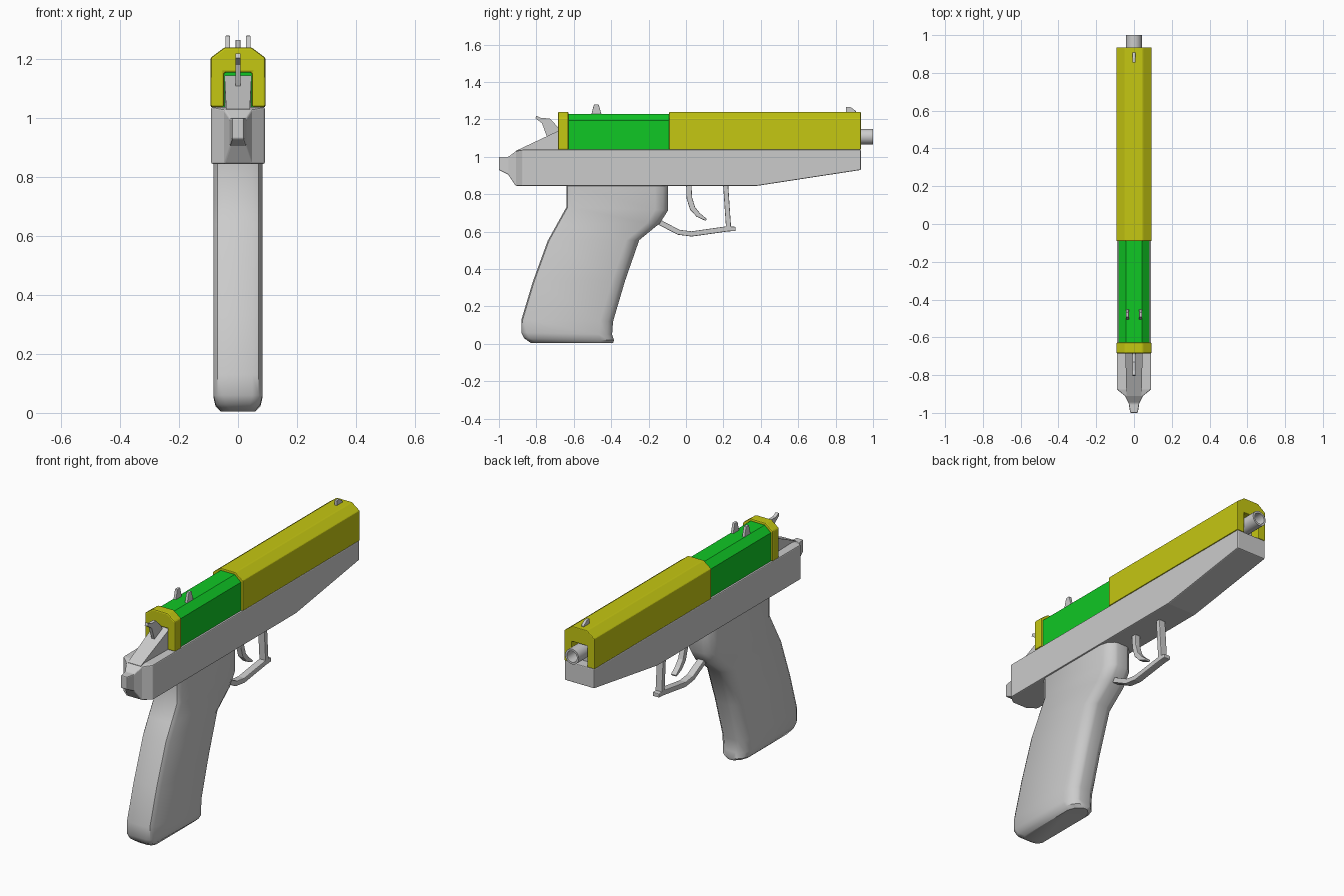
import bpy, bmesh, math
from mathutils import Vector

cube = bpy.data.objects.get("Cube")
if cube:
    bpy.data.objects.remove(cube)


def material(name, rgb):
    m = bpy.data.materials.new(name)
    m.use_nodes = True
    m.diffuse_color = (*rgb, 1)
    m.node_tree.nodes["Principled BSDF"].inputs["Base Color"].default_value = (*rgb, 1)
    return m


GREY = material("light grey", (0.6, 0.6, 0.6))
YELLOW = material("yellow", (0.56, 0.57, 0.006))
GREEN = material("green", (0.005, 0.57, 0.018))


def loft(name, rings, mat, bevel=0.0, smooth=None, closed=False):
    """Skin a list of equal rings; cap the ends unless closed."""
    bm = bmesh.new()
    rows = [[bm.verts.new(p) for p in ring] for ring in rings]
    n = len(rows[0])
    pairs = list(zip(rows, rows[1:]))
    if closed:
        pairs.append((rows[-1], rows[0]))
    else:
        bm.faces.new(rows[0])
        bm.faces.new(rows[-1])
    for a, b in pairs:
        for i in range(n):
            j = (i + 1) % n
            bm.faces.new((a[i], a[j], b[j], b[i]))
    bmesh.ops.recalc_face_normals(bm, faces=bm.faces)
    mesh = bpy.data.meshes.new(name)
    bm.to_mesh(mesh)
    bm.free()
    mesh.materials.append(mat)
    ob = bpy.data.objects.new(name, mesh)
    bpy.context.collection.objects.link(ob)
    if bevel:
        mod = ob.modifiers.new("edge", "BEVEL")
        mod.width = bevel
        mod.segments = 2
        mod.limit_method = "ANGLE"
    if smooth:
        bpy.ops.object.select_all(action="DESELECT")
        ob.select_set(True)
        bpy.context.view_layer.objects.active = ob
        bpy.ops.object.shade_smooth_by_angle(angle=math.radians(smooth))
    return ob


def along(name, section, y0, y1, mat, bevel=0.0):
    """Extrude an (x, z) section along y."""
    return loft(name, [[(x, y, z) for x, z in section] for y in (y0, y1)], mat, bevel)


def plate(name, outline, half, mat, x=0.0, bevel=0.0):
    """Extrude a (y, z) outline across x."""
    return loft(name, [[(x + s, y, z) for y, z in outline] for s in (-half, half)], mat, bevel)


def strip(name, path, widths, half, mat):
    """Flat bar following a (y, z) path, with a width at every point."""
    pts = [Vector(p) for p in path]
    left, right = [], []
    for i, p in enumerate(pts):
        d = (pts[min(i + 1, len(pts) - 1)] - pts[max(i - 1, 0)]).normalized()
        side = Vector((-d.y, d.x)) * widths[i] / 2
        left.append(p + side)
        right.append(p - side)
    return plate(name, left + right[::-1], half, mat, bevel=0.004)


def box_ring(y, hx, z0, z1):
    return [(-hx, y, z0), (hx, y, z0), (hx, y, z1), (-hx, y, z1)]


def mirrored(half):
    return half + [(-x, z) for x, z in reversed(half)]


# Frame with its tapered tail, and the ramp below the hammer
loft("frame", [box_ring(*r) for r in (
    (-1.0, 0.02, 0.93, 1.0), (-0.95, 0.028, 0.905, 1.0),
    (-0.91, 0.048, 0.845, 1.03), (-0.875, 0.091, 0.845, 1.038),
    (0.38, 0.091, 0.845, 1.038), (0.935, 0.091, 0.93, 1.038))], GREY, 0.005)
loft("rear_ramp", [box_ring(-0.91, 0.04, 1.0, 1.032),
                   box_ring(-0.67, 0.046, 1.0, 1.145),
                   box_ring(-0.63, 0.046, 1.0, 1.145)], GREY)

# Slide: yellow channel sections at the ends, green section between
channel = mirrored([(0.047, 1.155), (0.047, 1.038), (0.093, 1.038),
                    (0.093, 1.205), (0.046, 1.24)])
along("slide_front", channel, -0.09, 0.935, YELLOW, 0.004)
along("slide_rear_cap", channel, -0.685, -0.628, YELLOW, 0.007)
along("slide_middle", mirrored([(0.081, 1.036), (0.081, 1.195), (0.043, 1.228)]),
      -0.635, -0.08, GREEN)
along("barrel_block", mirrored([(0.047, 1.03), (0.047, 1.156)]), -0.085, 0.88, GREY)

# Hollow barrel
rings = []
for radius, y in ((0.042, 0.85), (0.042, 1.0), (0.031, 1.0), (0.031, 0.85)):
    rings.append([(radius * math.cos(a), y, 1.108 + radius * math.sin(a))
                  for a in (math.tau * i / 24 for i in range(24))])
loft("barrel", rings, GREY, smooth=35, closed=True)


# Grip: rounded section swept down between its back and front edges
def grip_ring(back, front, inset=0.0):
    hx = 0.083 - inset
    (yb, zb), (yf, zf) = back, front
    half = [(0.048, 0), (0.07, 0.007), (0.083, 0.03)]
    length = yf - yb
    side = [(x - inset, d / length) for x, d in half]
    side += [(hx, 1 - 0.07 / length), (hx - 0.014, 1 - 0.028 / length),
             (hx - 0.04, 1 - 0.004 / length), (hx - 0.055, 1)]
    loop = side + [(-x, t) for x, t in reversed(side)]
    return [(x, yb + t * length, zb + t * (zf - zb)) for x, t in loop]


loft("grip", [grip_ring(*r) for r in (
    ((-0.64, 0.85), (-0.095, 0.85)), ((-0.64, 0.73), (-0.095, 0.715)),
    ((-0.69, 0.64), (-0.14, 0.645)), ((-0.74, 0.55), (-0.25, 0.555)),
    ((-0.82, 0.33), (-0.325, 0.34)), ((-0.88, 0.13), (-0.39, 0.12)),
    ((-0.88, 0.06), (-0.395, 0.05)), ((-0.865, 0.03), (-0.385, 0.02), 0.007),
    ((-0.83, 0.005), (-0.39, 0.005), 0.025))], GREY, smooth=40)

# Trigger and its guard
strip("trigger", [(0.015, 0.85), (0.018, 0.78), (0.035, 0.725), (0.065, 0.69), (0.108, 0.663)],
      [0.028, 0.03, 0.03, 0.026, 0.012], 0.016, GREY)
strip("trigger_guard", [(-0.16, 0.66), (-0.04, 0.597), (0.03, 0.588), (0.22, 0.615), (0.265, 0.615)],
      [0.028, 0.028, 0.028, 0.028, 0.022], 0.02, GREY)
strip("guard_strut", [(0.212, 0.85), (0.228, 0.615)], [0.027, 0.027], 0.02, GREY)

# Hammer and sights
plate("hammer", [(-0.805, 1.205), (-0.8, 1.22), (-0.775, 1.207), (-0.73, 1.206),
                 (-0.69, 1.165), (-0.67, 1.13), (-0.67, 1.09), (-0.74, 1.1),
                 (-0.752, 1.13), (-0.77, 1.18)], 0.009, GREY)
for side, x in (("right", -0.035), ("left", 0.035)):
    plate(side + "_rear_sight", [(-0.508, 1.22), (-0.492, 1.28), (-0.467, 1.28), (-0.45, 1.22)],
          0.008, GREY, x, 0.003)
plate("front_sight", [(0.855, 1.235), (0.855, 1.266), (0.88, 1.266), (0.908, 1.245), (0.908, 1.235)],
      0.008, GREY, bevel=0.002)
